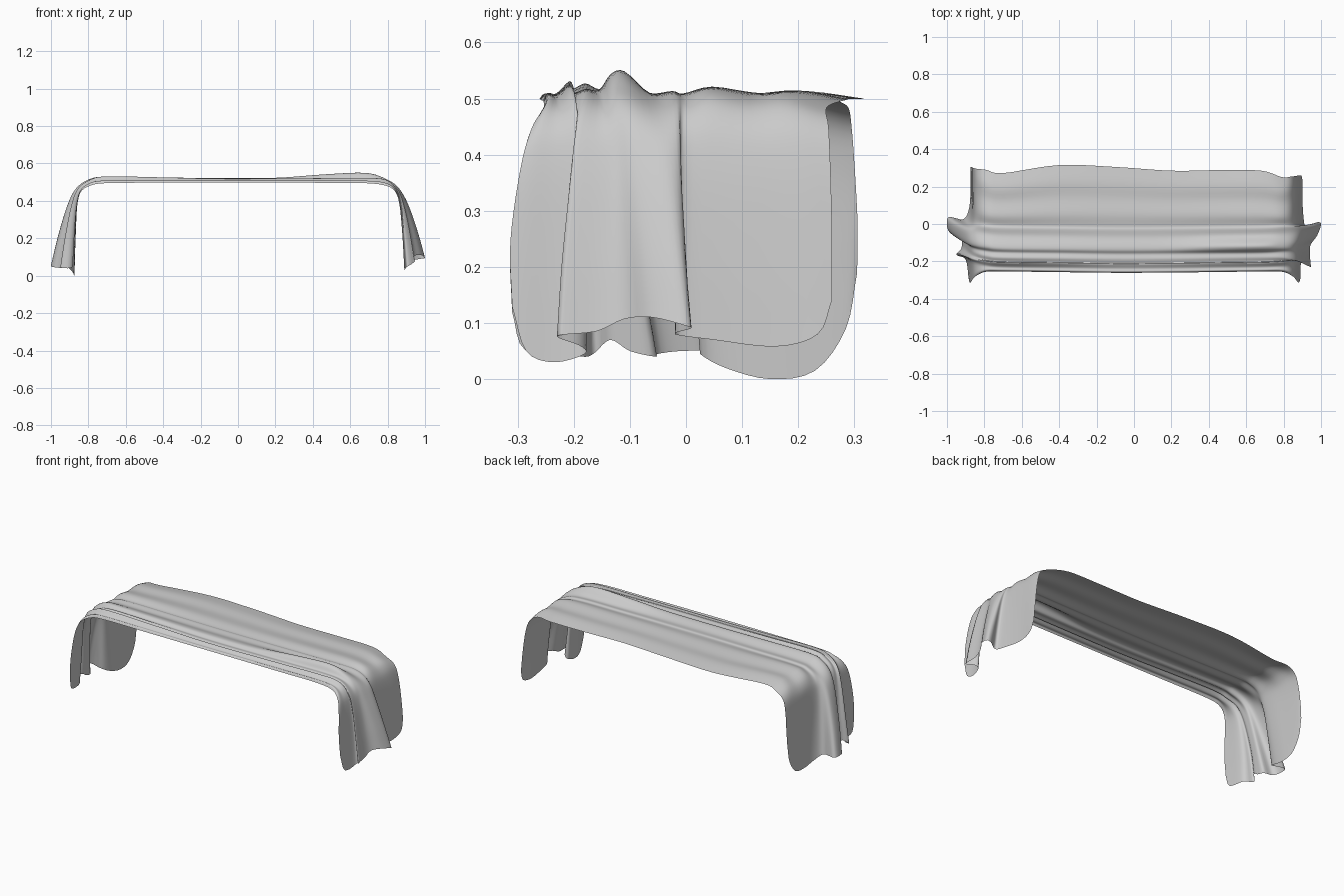
import bpy, bmesh, math
from mathutils import Vector

if "Cube" in bpy.data.objects:
    bpy.data.objects.remove(bpy.data.objects["Cube"])

# Pleat lines running the length of the cloth, front to back: y and z on the flat top
TOP = [(-.25, .493), (-.242, .508), (-.226, .505), (-.203, .525), (-.197, .508),
       (-.175, .517), (-.15, .51), (-.13, .528), (-.105, .527), (-.06, .508),
       (-.02, .513), (.0, .508), (.045, .522), (.12, .509), (.19, .514), (.27, .496)]
# Where each pleat line ends at the right hem: y, x, z
RIGHT = [(-.31, .885, .13), (-.285, .89, .05), (-.235, .89, .03), (-.18, .90, .045),
         (-.19, .925, .06), (-.23, .945, .077), (-.16, .94, .085), (-.11, .945, .107),
         (-.06, .98, .11), (0, 1.0, .095), (.008, .975, .09), (-.02, .92, .08),
         (.05, .905, .07), (.16, .90, .058), (.235, .90, .08), (.26, .895, .14)]
# The same for the left hem
LEFT = [(-.31, .88, .12), (-.285, .885, .05), (-.19, .90, .04), (-.165, .95, .045),
        (-.135, .925, .07), (-.10, .92, .05), (-.055, .925, .04), (-.05, .98, .045),
        (-.01, 1.0, .05), (.037, .99, .05), (.025, .915, .045), (.07, .885, .02),
        (.15, .875, 0), (.23, .875, .015), (.285, .875, .09), (.305, .875, .19)]
# Wavy back edge: x -> y
BACK = [(-.70, .272), (-.4, .315), (-.1, .305), (.2, .285), (.45, .288), (.68, .285)]


def drop(top, hem, side, back):
    """Points from the shoulder down to the hem for one pleat line."""
    yt, zt = top
    yh, xh, zh = hem
    if yt > 0:
        yt *= back / .27
    d = xh - .885
    edge = min(1, max(0, (abs(yt) - .15) / .07))
    ys = [a + (b - a) * edge for a, b in zip((.05, .2, .38, .7, 1), (.08, .42, .75, 1.05, 1))]
    xz = [(.79, zt - .012), (.842 + .2 * d, .457 + (zt - .51) * .6), (.864 + .42 * d, .375),
          (.877 + .75 * d, (.36 + zh) / 2), (xh, zh)]
    return [Vector((side * x, yt + (yh - yt) * f, z)) for (x, z), f in zip(xz, ys)]


def pleat_line(i):
    """Whole path of one pleat, left hem to right hem."""
    yt, zt = TOP[i]
    mid = []
    for x, b in BACK:
        y = yt * b / .27 if yt > 0 else yt - .012 * (1 - abs(x))
        z = .509 + (zt - .509) * (.55 + .5 * abs(x))
        z += .027 * math.exp(-((x - .6) / .22) ** 2 - ((yt + .112) / .03) ** 2)
        z += .012 * math.exp(-((x + .6) / .25) ** 2 - ((yt + .18) / .04) ** 2)
        mid.append(Vector((x, y, z)))
    return drop(TOP[i], LEFT[i], -1, .288)[::-1] + mid + drop(TOP[i], RIGHT[i], 1, .25)


def spline(pts, n):
    """Smooth curve through the points, n steps per span."""
    p = [pts[0] * 2 - pts[1]] + pts + [pts[-1] * 2 - pts[-2]]
    out = []
    for k in range(1, len(p) - 2):
        a, b, c, d = p[k - 1:k + 3]
        for j in range(n):
            t = j / n
            out.append(.5 * (2 * b + (c - a) * t + (2 * a - 5 * b + 4 * c - d) * t * t
                             + (3 * b - a - 3 * c + d) * t ** 3))
    return out + [pts[-1]]


# Draped cloth: lengthwise pleats, then a smooth skin across them
lines = [spline(pleat_line(i), 5) for i in range(len(TOP))]
rows = [spline(list(station), 4) for station in zip(*lines)]

bm = bmesh.new()
grid = [[bm.verts.new(p) for p in row] for row in rows]
for r0, r1 in zip(grid, grid[1:]):
    for j in range(len(r0) - 1):
        bm.faces.new((r0[j], r1[j], r1[j + 1], r0[j + 1]))
low = min(v.co.z for v in bm.verts)
for v in bm.verts:
    v.co.z -= low
for f in bm.faces:
    f.smooth = True
mesh = bpy.data.meshes.new("draped_cloth")
bm.to_mesh(mesh)
bm.free()
cloth = bpy.data.objects.new("draped_cloth", mesh)
bpy.context.collection.objects.link(cloth)
